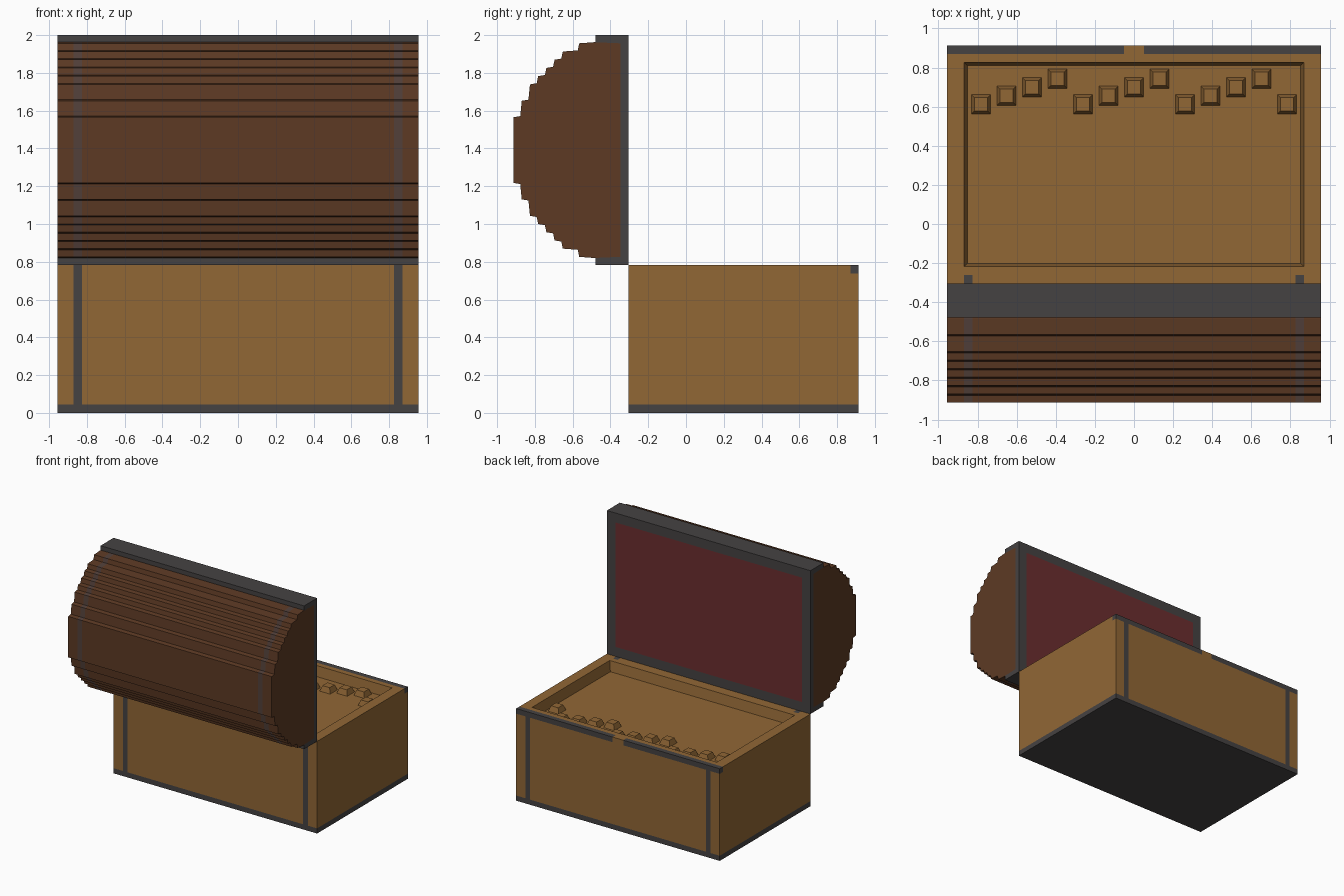
import bpy
import bmesh
from mathutils import Vector, Matrix

if "Cube" in bpy.data.objects:
    bpy.data.objects.remove(bpy.data.objects["Cube"])

U = 2 / 46                      # basic step of the design
W = 22 * U                      # half width
HINGE, BACK, RIM = -14 * U / 2, 21 * U, 18 * U
BAND_IN, BAND_OUT = 19 * U, 20 * U


def material(name, rgb):
    lin = [((c / 255 + 0.055) / 1.055) ** 2.4 for c in rgb] + [1]
    m = bpy.data.materials.new(name)
    m.use_nodes = True
    m.diffuse_color = lin
    bsdf = m.node_tree.nodes["Principled BSDF"]
    bsdf.inputs["Base Color"].default_value = lin
    bsdf.inputs["Roughness"].default_value = 0.9
    return m


wood = material("light wood", (145, 103, 53))
dark_wood = material("dark wood", (93, 58, 36))
iron = material("dark iron", (69, 66, 66))
faded = material("worn band", (82, 64, 58))
lining = material("red lining", (107, 46, 47))


def finish(name, bm, mats, rule=None):
    bmesh.ops.recalc_face_normals(bm, faces=bm.faces)
    if rule:
        for f in bm.faces:
            f.material_index = rule(f.calc_center_median(), f.normal)
    me = bpy.data.meshes.new(name)
    bm.to_mesh(me)
    bm.free()
    for m in mats:
        me.materials.append(m)
    ob = bpy.data.objects.new(name, me)
    bpy.context.collection.objects.link(ob)
    return ob


def box(lo, hi):
    lo, hi = Vector(lo), Vector(hi)
    bm = bmesh.new()
    bmesh.ops.create_cube(bm, size=1, matrix=Matrix.Translation((lo + hi) / 2)
                          @ Matrix.Diagonal((*(hi - lo), 1)))
    return bm


def cut(bm, axis, values):
    for v in values:
        n = Vector((0, 0, 0))
        n[axis] = 1
        bmesh.ops.bisect_plane(bm, geom=bm.verts[:] + bm.edges[:] + bm.faces[:],
                               plane_co=n * v, plane_no=n)


# Chest base with a shallow sunken tray
TRAY_LO, TRAY_HI, DEPTH = HINGE + 2 * U, BACK - 2 * U, 0.085
bm = box((-W, HINGE, 0), (W, BACK, RIM))
cut(bm, 0, [s * v for s in (-1, 1) for v in (0.05, BAND_IN, BAND_OUT)])
cut(bm, 1, [HINGE + U, TRAY_LO, TRAY_HI, BACK - U])
cut(bm, 2, [U, RIM - U])
floor = [f for f in bm.faces if f.normal.z > 0.5
         and abs(f.calc_center_median().x) < BAND_OUT
         and TRAY_LO < f.calc_center_median().y < TRAY_HI]
new = bmesh.ops.extrude_face_region(bm, geom=floor)
verts = [g for g in new["geom"] if isinstance(g, bmesh.types.BMVert)]
bmesh.ops.delete(bm, geom=floor, context="FACES")
mid = Vector((0, (TRAY_LO + TRAY_HI) / 2, 0))
for v in verts:
    v.co.x *= 0.98
    v.co.y = mid.y + (v.co.y - mid.y) * 0.97
    v.co.z -= DEPTH


def base_rule(c, n):
    band = BAND_IN < abs(c.x) < BAND_OUT
    if c.z < U:
        return 1
    if c.y > BACK - U and c.z > RIM - U and abs(c.x) > 0.05:
        return 1
    if band and (c.y < HINGE + U or c.y > BACK - 0.001):
        return 1
    return 0


finish("chest_base", bm, [wood, iron], base_rule)

# Small tapered studs on the tray floor
bm = bmesh.new()
for i in range(13):
    x, y = (i - 6) * 3 * U, 0.613 + (i % 4) * U
    bmesh.ops.create_cone(
        bm, cap_ends=True, segments=4, radius1=0.07, radius2=0.048, depth=0.045,
        matrix=Matrix.Translation((x, y, RIM - DEPTH + 0.0225))
        @ Matrix.Rotation(0.7854, 4, "Z"))
finish("tray_studs", bm, [wood])

# Stepped barrel lid, extruded along x with painted bands
MID_Z = (RIM + 2) / 2
steps = [(1, 6), (2, 8), (3, 9), (4, 10), (5, 11), (6, 12), (8, 13), (10, 14)]
half, previous = [(HINGE - U, RIM + U)], 4
for row, depth in steps:
    z = RIM + row * U
    half.append((HINGE - previous * U - 0.008, z - 0.006))
    half.append((HINGE - depth * U, z))
    previous = depth
profile = half + [(y, 2 * MID_Z - z) for y, z in reversed(half)]
stations = [-W, -BAND_OUT, -BAND_IN, BAND_IN, BAND_OUT, W]
bm = bmesh.new()
rings = [[bm.verts.new((x, y, z)) for y, z in profile] for x in stations]
for a, b in zip(rings, rings[1:]):
    for i in range(len(profile)):
        j = (i + 1) % len(profile)
        bm.faces.new((a[i], a[j], b[j], b[i]))
bm.faces.new(rings[0])
bm.faces.new(rings[-1])
finish("lid_barrel", bm, [dark_wood, faded],
       lambda c, n: int(BAND_IN < abs(c.x) < BAND_OUT))

# Iron rim along the top and bottom of the open lid
for name, z in (("lid_rim_lower", RIM), ("lid_rim_upper", 2 - U)):
    finish(name, box((-W, HINGE - 4 * U, z), (W, HINGE - U, z + U)), [iron])

# Iron frame of the lid with the lining panel in its open side
bm = box((-W, HINGE - U, RIM), (W, HINGE, 2))
EDGE = 0.08
cut(bm, 0, [-W + EDGE, W - EDGE])
cut(bm, 2, [RIM + EDGE, 2 - EDGE])
finish("lid_frame", bm, [iron, lining],
       lambda c, n: int(n.y > 0.5 and abs(c.x) < W - EDGE
                        and RIM + EDGE < c.z < 2 - EDGE))
